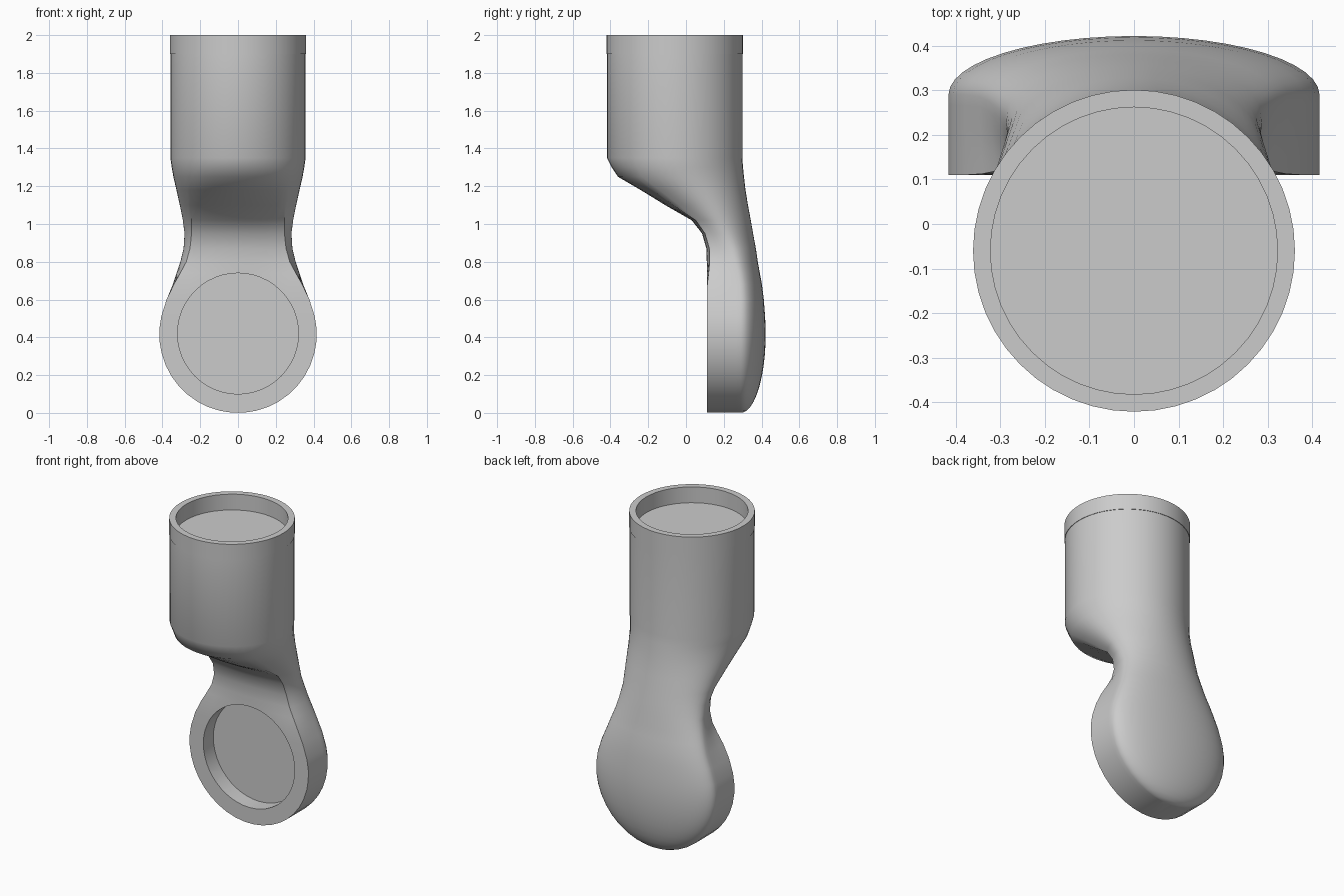
import bpy, bmesh, math
from mathutils import Matrix

cube = bpy.data.objects.get("Cube")
if cube:
    bpy.data.objects.remove(cube, do_unlink=True)

SEGMENTS = 48
PAD_RADIUS = 0.417
PAD_FRONT = 0.11
PAD_BACK = 0.29
TUBE_Y = -0.06
TUBE_RADIUS = 0.358

grey = bpy.data.materials.new("plain grey")
grey.use_nodes = True
colour = (0.6, 0.6, 0.6, 1)
grey.diffuse_color = colour
grey.node_tree.nodes["Principled BSDF"].inputs["Base Color"].default_value = colour


def add_object(name, bm):
    bmesh.ops.recalc_face_normals(bm, faces=bm.faces)
    mesh = bpy.data.meshes.new(name)
    bm.to_mesh(mesh)
    bm.free()
    mesh.materials.append(grey)
    obj = bpy.data.objects.new(name, mesh)
    bpy.context.collection.objects.link(obj)
    return obj


def loft(name, rings):
    """Join closed rings of points in order and cap both ends."""
    bm = bmesh.new()
    loops = [[bm.verts.new(p) for p in ring] for ring in rings]
    for low, high in zip(loops, loops[1:]):
        for i in range(SEGMENTS):
            j = (i + 1) % SEGMENTS
            bm.faces.new((low[i], low[j], high[j], high[i]))
    bm.faces.new(loops[0])
    bm.faces.new(loops[-1])
    return add_object(name, bm)


def section(z, half_width, front, middle, back, squareness):
    """Rounded back half; front half blends from an ellipse to a box."""
    ring = []
    for i in range(SEGMENTS):
        angle = math.tau * i / SEGMENTS
        c, s = math.cos(angle), math.sin(angle)
        if s >= 0:
            y = middle + (back - middle) * s
        else:
            stretch = 1 + squareness * (1 / max(abs(c), abs(s)) - 1)
            c, s = c * stretch, s * stretch
            y = middle + (middle - front) * s
        ring.append((half_width * c, y, z))
    return ring


def circle(z, radius):
    return section(z, radius, TUBE_Y - radius, TUBE_Y, TUBE_Y + radius, 0)


# Round lower pad with a domed back
rings = []
for step in range(12):
    angle = math.radians(4 + 9 * step)
    s = math.sin(angle)
    rings.append(section(PAD_RADIUS * (1 - math.cos(angle)), PAD_RADIUS * s,
                         PAD_FRONT, PAD_BACK, PAD_BACK + 0.132 * s, 1))

# Neck sweeping forward into the tube: z, half width, front, middle, back, squareness
neck = [
    (0.6, 0.378, 0.11, 0.29, 0.412, 1),
    (0.68, 0.345, 0.11, 0.285, 0.402, 0.95),
    (0.74, 0.325, 0.11, 0.275, 0.391, 0.8),
    (0.8, 0.305, 0.11, 0.26, 0.38, 0.65),
    (0.87, 0.288, 0.108, 0.24, 0.37, 0.6),
    (0.95, 0.283, 0.085, 0.2, 0.355, 0.55),
    (1.02, 0.292, 0.03, 0.16, 0.343, 0.45),
    (1.1, 0.308, -0.11, 0.1, 0.328, 0.3),
    (1.18, 0.326, -0.24, 0.03, 0.315, 0.15),
    (1.25, 0.342, -0.36, -0.03, 0.307, 0.05),
    (1.3, 0.351, -0.393, -0.05, 0.302, 0),
]
rings += [section(*row) for row in neck]

# Straight tube, then a collar with a raised rim around a sunken floor
rings += [circle(1.35, TUBE_RADIUS), circle(1.9, TUBE_RADIUS)]
rings += [circle(1.9, 0.361), circle(2, 0.361), circle(2, 0.322), circle(1.9, 0.322)]
body = loft("curved_body", rings)

# Round recess in the pad front
bm = bmesh.new()
bmesh.ops.create_cone(bm, cap_ends=True, segments=SEGMENTS, radius1=0.32, radius2=0.32,
                      depth=0.2, matrix=Matrix.Translation((0, PAD_FRONT, 0.42))
                      @ Matrix.Rotation(math.pi / 2, 4, 'X'))
cutter = add_object("recess_cutter", bm)
cutter.hide_render = True
cut = body.modifiers.new("recess", 'BOOLEAN')
cut.operation = 'DIFFERENCE'
cut.solver = 'EXACT'
cut.object = cutter
bpy.ops.object.select_all(action='DESELECT')
body.select_set(True)
bpy.context.view_layer.objects.active = body
bpy.ops.object.modifier_apply(modifier=cut.name)
bpy.data.objects.remove(cutter, do_unlink=True)
bpy.ops.object.shade_smooth_by_angle(angle=math.radians(32))
